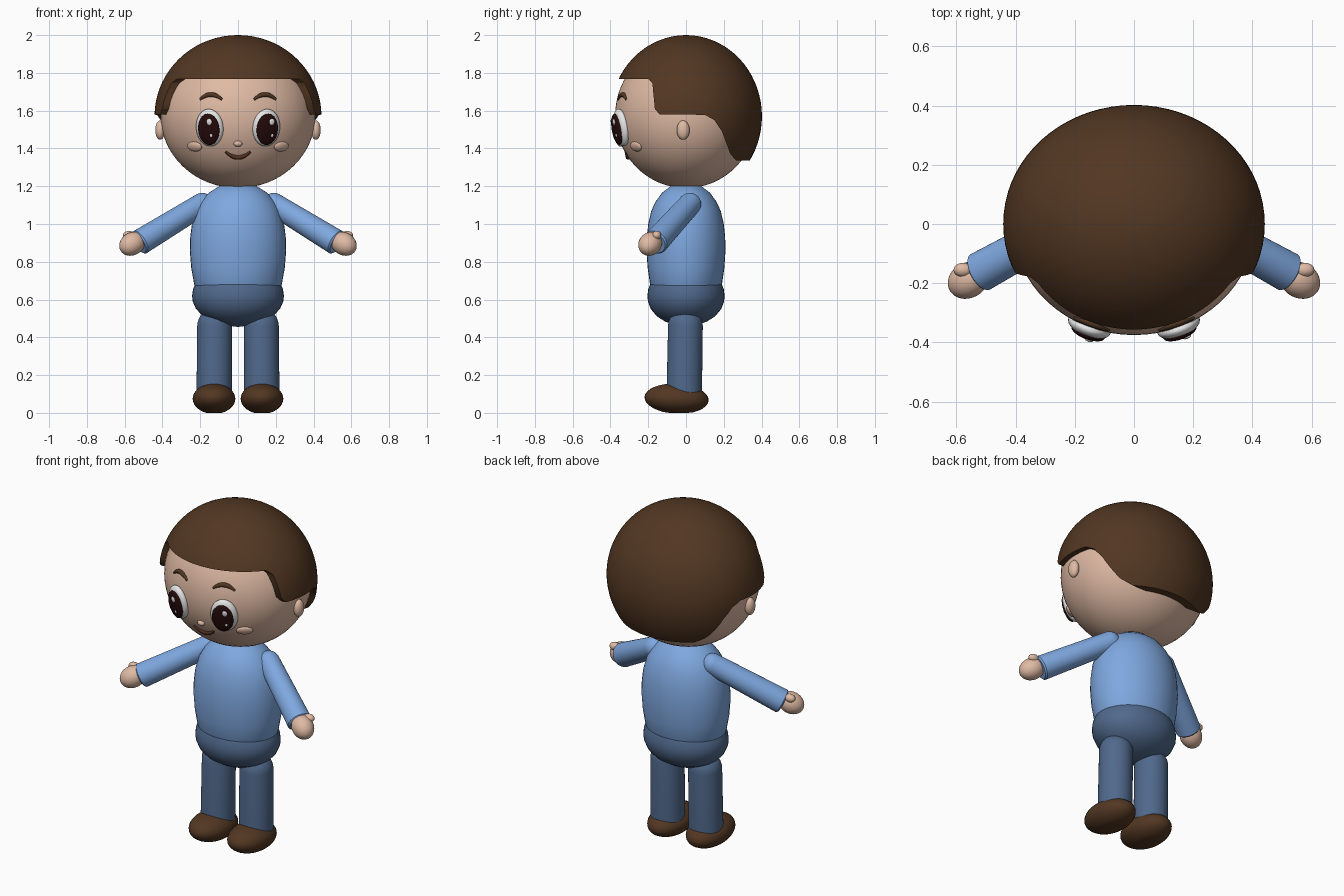
import bpy, bmesh, math
from mathutils import Vector, Matrix

cube = bpy.data.objects.get("Cube")
if cube:
    bpy.data.objects.remove(cube, do_unlink=True)


def material(name, rgb):
    m = bpy.data.materials.new(name)
    m.use_nodes = True
    m.diffuse_color = (*rgb, 1)
    m.node_tree.nodes["Principled BSDF"].inputs["Base Color"].default_value = (*rgb, 1)
    return m


SKIN = material("skin", (0.74, 0.49, 0.37))
BROWN = material("hair_brown", (0.085, 0.038, 0.016))
BLUE = material("shirt_blue", (0.21, 0.39, 0.74))
NAVY = material("trouser_blue", (0.08, 0.14, 0.26))
WHITE = material("eye_white", (0.85, 0.85, 0.85))
DARK = material("iris_dark", (0.018, 0.003, 0.003))
LIPS = material("lip_brown", (0.09, 0.03, 0.015))

HEAD_C = Vector((0, 0, 1.575))
HEAD_R = Vector((0.41, 0.375, 0.385))


def finish(name, bm, mat, matrix=Matrix()):
    bm.transform(matrix)
    bmesh.ops.recalc_face_normals(bm, faces=bm.faces)
    me = bpy.data.meshes.new(name)
    bm.to_mesh(me)
    bm.free()
    if mat:
        me.materials.append(mat)
    ob = bpy.data.objects.new(name, me)
    bpy.context.collection.objects.link(ob)
    smooth(ob)
    return ob


def smooth(ob):
    bpy.ops.object.select_all(action='DESELECT')
    ob.select_set(True)
    bpy.context.view_layer.objects.active = ob
    bpy.ops.object.shade_smooth_by_angle(angle=math.radians(40))


def ellipsoid(name, centre, radii, mat, rot=Matrix(), seg=32, floor=None):
    bm = bmesh.new()
    bmesh.ops.create_uvsphere(bm, u_segments=seg, v_segments=seg // 2, radius=1)
    bm.transform(Matrix.Translation(centre) @ rot @ Matrix.Diagonal((*radii, 1)))
    if floor is not None:
        for v in bm.verts:
            v.co.z = max(v.co.z, floor)
    return finish(name, bm, mat)


def lathe(name, profile, mat, depth=1.0, matrix=Matrix(), seg=40):
    """Revolve (radius, height) points round z, closing both ends."""
    bm = bmesh.new()
    rings = []
    for r, z in profile:
        rings.append([bm.verts.new((r * math.cos(a), r * depth * math.sin(a), z))
                      for a in (2 * math.pi * i / seg for i in range(seg))])
    for low, high in zip(rings, rings[1:]):
        for i in range(seg):
            j = (i + 1) % seg
            bm.faces.new((low[i], low[j], high[j], high[i]))
    bm.faces.new(rings[0])
    bm.faces.new(rings[-1])
    return finish(name, bm, mat, matrix)


def limb(name, start, end, r0, r1, mat):
    """Tapered tube with a round start and a flat end."""
    start, end = Vector(start), Vector(end)
    axis = end - start
    steps = [math.pi / 2 * i / 8 for i in range(9)]
    profile = [(max(r0 * math.sin(a), 0.001), -r0 * math.cos(a)) for a in steps]
    profile += [(r1, axis.length - 0.008), (r1 - 0.008, axis.length)]
    rot = axis.to_track_quat('Z', 'Y').to_matrix().to_4x4()
    return lathe(name, profile, mat, 1, Matrix.Translation(start) @ rot)


def on_head(x, z):
    """Point on the front of the head, and a rotation facing outward there."""
    dx, dz = x / HEAD_R.x, (z - HEAD_C.z) / HEAD_R.z
    p = Vector((x, -HEAD_R.y * math.sqrt(1 - dx * dx - dz * dz), z))
    d = p - HEAD_C
    n = Vector([d[i] / HEAD_R[i] ** 2 for i in range(3)]).normalized()
    side = Vector((0, 0, 1)).cross(n).normalized()
    rot = Matrix((side, -n, n.cross(side))).transposed().to_4x4()
    return p, rot


def stroke(name, points, radius, mat):
    """Tapered tube lying on the face."""
    cu = bpy.data.curves.new(name, 'CURVE')
    cu.dimensions = '3D'
    cu.bevel_depth = radius
    cu.bevel_resolution = 3
    cu.use_fill_caps = True
    sp = cu.splines.new('POLY')
    sp.points.add(len(points) - 1)
    for i, (pt, (x, z)) in enumerate(zip(sp.points, points)):
        pt.co = (*on_head(x, z)[0], 1)
        pt.radius = 0.45 + 0.55 * math.sin(math.pi * i / (len(points) - 1))
    cu.materials.append(mat)
    ob = bpy.data.objects.new(name, cu)
    bpy.context.collection.objects.link(ob)
    bpy.ops.object.select_all(action='DESELECT')
    ob.select_set(True)
    bpy.context.view_layer.objects.active = ob
    bpy.ops.object.convert(target='MESH')
    smooth(bpy.context.view_layer.objects.active)


# Head and nose
ellipsoid("head", HEAD_C, HEAD_R, SKIN, seg=64)
ellipsoid("nose", on_head(0, 1.425)[0], (0.023, 0.018, 0.016), SKIN)

# Hair: larger shell trimmed by a hairline profile drawn from the side
hair = ellipsoid("hair", (0, 0, 1.57), (0.442, 0.402, 0.43), BROWN, seg=72)
hairline = [(-0.6, 1.768), (-0.2, 1.768), (-0.178, 1.745), (-0.165, 1.61), (-0.14, 1.58),
            (0.1, 1.578), (0.15, 1.55), (0.19, 1.49), (0.235, 1.37), (0.265, 1.337),
            (0.6, 1.337), (0.6, 2.2), (-0.6, 2.2)]
bm = bmesh.new()
face = bm.faces.new([bm.verts.new((-0.6, y, z)) for y, z in hairline])
made = bmesh.ops.extrude_face_region(bm, geom=[face])["geom"]
bmesh.ops.translate(bm, vec=(1.2, 0, 0), verts=[g for g in made if isinstance(g, bmesh.types.BMVert)])
cutter = finish("hairline_cutter", bm, BROWN)
cutter.hide_render = True
trim = hair.modifiers.new("trim", 'BOOLEAN')
trim.operation = 'INTERSECT'
trim.solver = 'EXACT'
trim.object = cutter
bpy.context.view_layer.objects.active = hair
bpy.ops.object.modifier_apply(modifier=trim.name)
bpy.data.objects.remove(cutter, do_unlink=True)
smooth(hair)

# Mouth
stroke("mouth", [(0.065 * t, 1.353 + 0.03 * t * t) for t in (i / 8 - 1 for i in range(17))], 0.013, LIPS)

# Torso and hips
lathe("torso", [(0.19, 0.6), (0.232, 0.68), (0.248, 0.77), (0.255, 0.86), (0.253, 0.93), (0.244, 1.0),
                (0.224, 1.07), (0.195, 1.12), (0.155, 1.165), (0.1, 1.2), (0.001, 1.22)], BLUE, 0.82)
lathe("hips", [(0.001, 0.455), (0.07, 0.464), (0.13, 0.483), (0.185, 0.512), (0.222, 0.55), (0.24, 0.59),
               (0.243, 0.62), (0.238, 0.655), (0.226, 0.68), (0.2, 0.688)], NAVY, 0.84)

for side, s in (("left", 1), ("right", -1)):
    # Legs and shoes
    limb(side + "_leg", (s * 0.124, -0.003, 0.46), (s * 0.126, -0.01, 0.06), 0.092, 0.094, NAVY)
    ellipsoid(side + "_shoe", (s * 0.127, -0.05, 0.075), (0.113, 0.17, 0.08), BROWN,
              Matrix.Rotation(math.radians(-3), 4, 'X'), floor=0)

    # Arms and hands
    shoulder, wrist = Vector((s * 0.19, 0.02, 1.105)), Vector((s * 0.525, -0.165, 0.9))
    limb(side + "_arm", shoulder, wrist, 0.06, 0.068, BLUE)
    rot = (wrist - shoulder).to_track_quat('Z', 'Y').to_matrix().to_4x4()
    ellipsoid(side + "_hand", (s * 0.56, -0.19, 0.895), (0.06, 0.06, 0.074), SKIN, rot)
    ellipsoid(side + "_thumb", (s * 0.577, -0.155, 0.94), (0.032, 0.024, 0.023), SKIN)

    # Ears, cheeks and brows
    ellipsoid(side + "_ear", (s * 0.412, -0.015, 1.497), (0.026, 0.034, 0.051), SKIN)
    p, rot = on_head(s * 0.23, 1.41)
    ellipsoid(side + "_cheek", p, (0.046, 0.014, 0.028), SKIN, rot)
    stroke(side + "_eyebrow", [(s * (0.143 + 0.058 * t), 1.685 - 0.026 * t * t)
                               for t in (i / 6 - 1 for i in range(13))], 0.013, BROWN)

    # Eyes
    p, rot = on_head(s * 0.15, 1.51)
    ellipsoid(side + "_eye", p, (0.076, 0.036, 0.1), WHITE, rot)
    place = Matrix.Translation(p) @ rot
    ellipsoid(side + "_iris", place @ Vector((-s * 0.003, -0.024, -0.005)), (0.06, 0.02, 0.084), DARK, rot)
    ellipsoid(side + "_eye_glint", place @ Vector((0.014, -0.04, 0.037)), (0.015, 0.006, 0.018), WHITE, rot, 16)
    ellipsoid(side + "_eye_glint_small", place @ Vector((0.02, -0.039, -0.035)), (0.008, 0.005, 0.01),
              WHITE, rot, 16)
